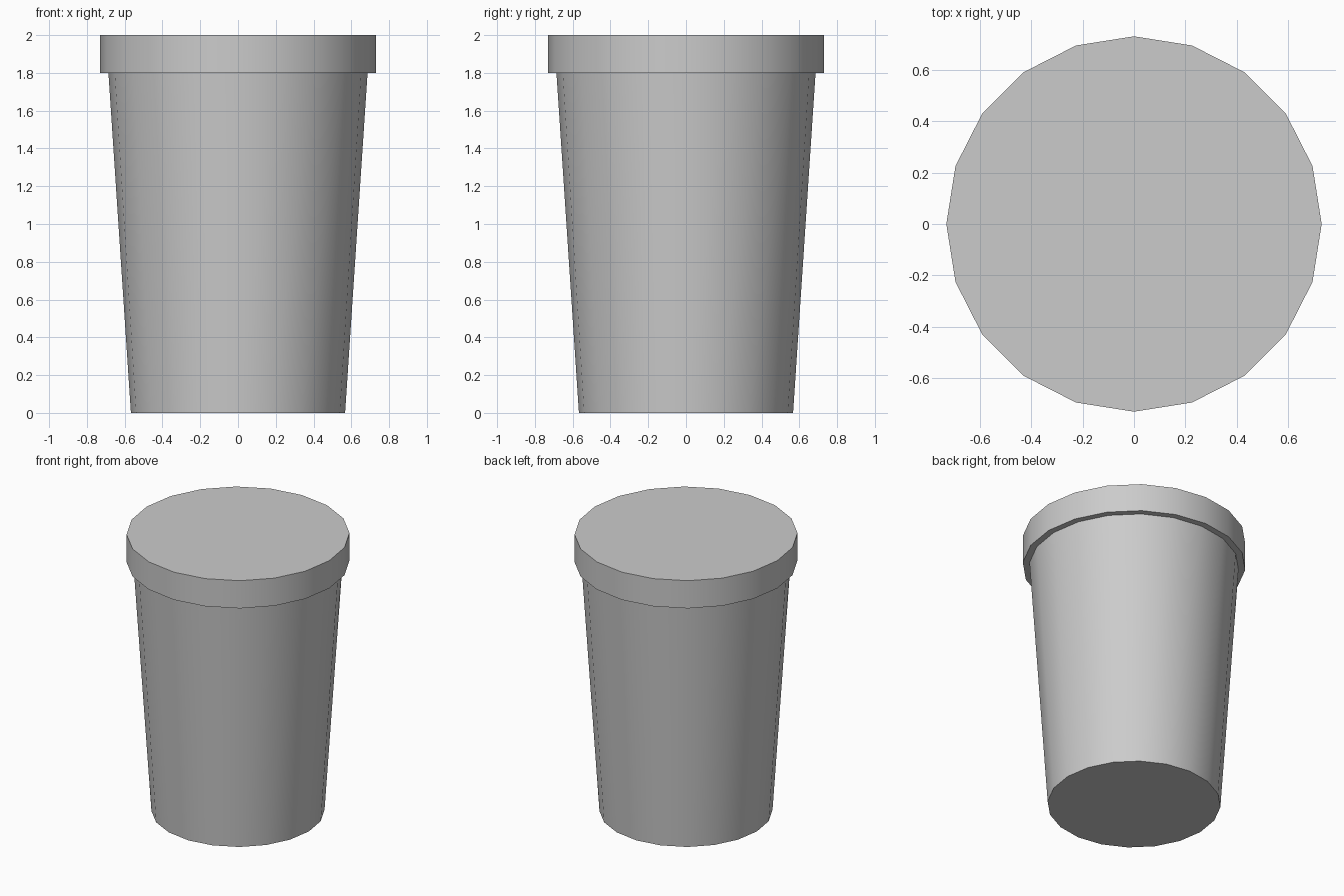
import bpy, bmesh, math

if "Cube" in bpy.data.objects:
    bpy.data.objects.remove(bpy.data.objects["Cube"])

SIDES = 20


def lathe(name, profile, cap_start=False, cap_end=False):
    """Spin a (radius, height) profile round z, with optional flat end caps."""
    bm = bmesh.new()
    rings = []
    for r, z in profile:
        rings.append([bm.verts.new((r * math.cos(math.tau * i / SIDES),
                                    r * math.sin(math.tau * i / SIDES), z))
                      for i in range(SIDES)])
    for a, b in zip(rings, rings[1:]):
        for i in range(SIDES):
            j = (i + 1) % SIDES
            bm.faces.new((a[i], a[j], b[j], b[i]))
    if cap_start:
        bm.faces.new(rings[0][::-1])
    if cap_end:
        bm.faces.new(rings[-1])
    mesh = bpy.data.meshes.new(name)
    bm.to_mesh(mesh)
    bm.free()
    obj = bpy.data.objects.new(name, mesh)
    bpy.context.collection.objects.link(obj)
    bpy.ops.object.select_all(action='DESELECT')
    obj.select_set(True)
    bpy.context.view_layer.objects.active = obj
    bpy.ops.object.shade_smooth_by_angle(angle=math.radians(30))
    return obj


# Tapered cup with a flat base
lathe("cup_body", [(0.567, 0), (0.686, 1.8)], cap_start=True)

# Overhanging lid: underside lip, rim and flat top
lathe("lid", [(0.686, 1.8), (0.73, 1.8), (0.73, 2.0)], cap_end=True)
